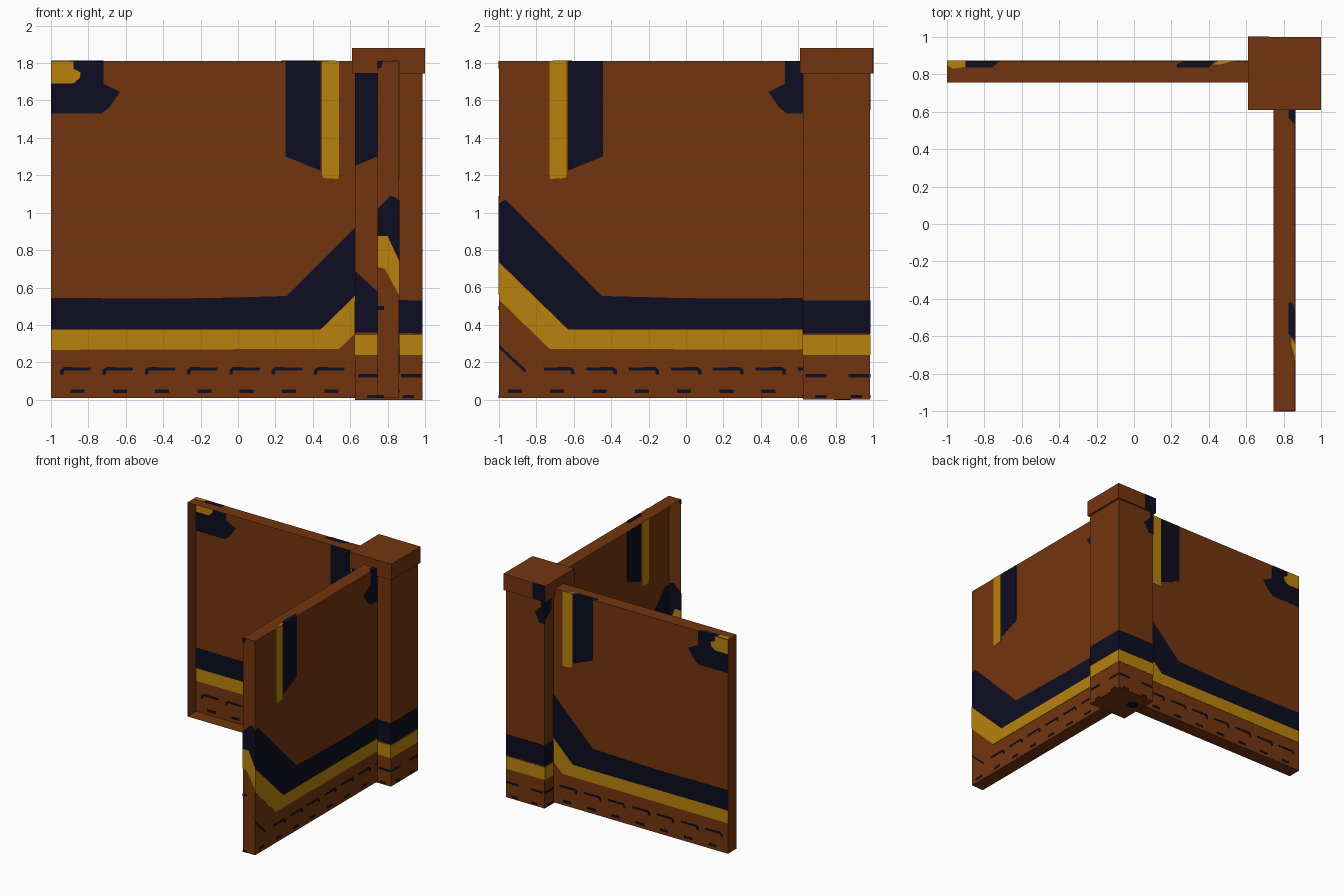
import bpy, bmesh
from mathutils import Vector

if "Cube" in bpy.data.objects:
    bpy.data.objects.remove(bpy.data.objects["Cube"])


def material(name, rgb):
    m = bpy.data.materials.new(name)
    m.diffuse_color = (*rgb, 1)
    m.use_nodes = True
    m.node_tree.nodes["Principled BSDF"].inputs["Base Color"].default_value = m.diffuse_color
    return m


BROWN = material("brown wood", (0.171, 0.036, 0.0044))
NAVY = material("dark navy", (0.004, 0.004, 0.0152))
GOLD = material("gold", (0.479, 0.223, 0.004))


def finish(bm, name, mat):
    bmesh.ops.recalc_face_normals(bm, faces=bm.faces)
    me = bpy.data.meshes.new(name)
    bm.to_mesh(me)
    bm.free()
    me.materials.append(mat)
    ob = bpy.data.objects.new(name, me)
    bpy.context.collection.objects.link(ob)
    return ob


def box(name, lo, hi, open_side=None):
    """Box between two corners; open_side removes the face with that normal."""
    bm = bmesh.new()
    bmesh.ops.create_cube(bm, size=1)
    bm.normal_update()
    if open_side:
        gone = [f for f in bm.faces if f.normal.dot(Vector(open_side)) > 0.9]
        bmesh.ops.delete(bm, geom=gone, context='FACES')
    for v in bm.verts:
        v.co = [lo[i] + (v.co[i] + 0.5) * (hi[i] - lo[i]) for i in range(3)]
    return finish(bm, name, BROWN)


def paint(name, polys, mat, place, half=0.002):
    """Thin plates straddling a surface; place maps (u, v, height) to 3D."""
    bm = bmesh.new()
    for pts in polys:
        a = [bm.verts.new(place(u, v, half)) for u, v in pts]
        b = [bm.verts.new(place(u, v, -half)) for u, v in pts]
        bm.faces.new(a)
        bm.faces.new(b[::-1])
        for i in range(len(a)):
            j = (i + 1) % len(a)
            bm.faces.new((a[i], b[i], b[j], a[j]))
    return finish(bm, name, mat)


def rect(u0, u1, v0, v1):
    return [(u0, v0), (u1, v0), (u1, v1), (u0, v1)]


# Patterns on the square wall panel: u along the wall, v up
S0, S1, TOP, THICK = -1.0, 0.81, 1.81, 0.115
panel_navy = [
    [(S0, .375), (.44, .375), (S1, .735), (S1, 1.05), (.775, 1.07), (.26, .555), (.2, .553),
     (-.1, .545), (-.4, .54), (S0, .545)],
    [(.255, 1.3), (.44, 1.225), (.44, TOP), (.255, TOP)],
    [(S0, 1.53), (-.73, 1.53), (-.69, 1.56), (-.63, 1.645), (-.72, 1.69), (-.72, TOP), (S0, TOP)],
    [(.67, .145), (S1, .275), (S1, .295), (.665, .16)],
]
for i in range(8):   # dashes along the foot
    u = -.95 + .226 * i
    if u < .6:
        panel_navy.append([(u, .135), (u + .016, .135), (u + .022, .157), (u + .16, .157),
                           (u + .165, .172), (u + .02, .175), (u, .16)])
    panel_navy.append(rect(u + .055, u + .13, .036, .055))
panel_gold = [
    [(S0, .267), (.54, .272), (S1, .535), (S1, .735), (.44, .375), (S0, .375)],
    [(.45, 1.195), (.46, 1.185), (.535, 1.18), (.54, 1.2), (.54, TOP), (.45, TOP)],
    [(S0, 1.69), (-.88, 1.69), (-.845, 1.72), (-.84, 1.75), (-.88, 1.77), (-.88, TOP), (S0, TOP)],
]
# Patterns on the top edge: u along the wall, v depth from the outer face
top_navy = [[(-.9, 0), (-.72, 0), (-.76, .035), (-.9, .035)],
            [(.23, .015), (.27, 0), (.43, 0), (.4, .035), (.23, .035)]]
top_gold = [[(S0, 0), (-.9, 0), (-.9, .03), (-.97, .04), (S0, .02)],
            [(.42, .018), (.45, 0), (.52, 0), (.46, .018)]]


def back_wall(s, d, z):
    return Vector((s, .87 - d, z))


def side_wall(s, d, z):
    return Vector((.86 - d, -s - .19, z))


# Walls are thin shells with the inner side left open
box("back_wall", (S0, .87 - THICK, .01), (S1, .87, TOP), (0, -1, 0))
box("side_wall", (.86 - THICK, -S1 - .19, .01), (.86, -S0 - .19, TOP), (-1, 0, 0))
for name, wall in (("back_wall", back_wall), ("side_wall", side_wall)):
    def face(u, v, h, wall=wall):
        return wall(u, -h, v)

    def edge(u, v, h, wall=wall):
        return wall(u, v, TOP + h)

    paint(name + "_navy_paint", panel_navy, NAVY, face)
    paint(name + "_gold_paint", panel_gold, GOLD, face, .003)
    paint(name + "_top_navy", top_navy, NAVY, edge)
    paint(name + "_top_gold", top_gold, GOLD, edge, .003)


# Free end of the side wall
def end_face(u, v, h):
    return Vector((u, -1 - h, v))


paint("side_wall_end_navy", [
    [(.745, .875), (.8, .875), (.86, .745), (.86, 1.06), (.845, 1.08), (.815, 1.09), (.745, 1.02)],
    rect(.745, .78, .48, .5), rect(.745, .78, .01, .025),
    [(.745, 1.77), (.765, 1.775), (.775, TOP), (.745, TOP)]], NAVY, end_face)
paint("side_wall_end_gold", [
    [(.745, .71), (.785, .7), (.86, .56), (.86, .745), (.8, .875), (.745, .875)]], GOLD, end_face)

# Corner post and cap
P0, P1 = .625, .985
box("corner_post", (P0, P0, 0), (P1, P1, 1.75))
box("post_cap", (.61, .61, 1.745), (1, 1, 1.88))


def front(u, v, h):
    return Vector((u, P0 - h, v))


def back(u, v, h):
    return Vector((u, P1 + h, v))


def left(u, v, h):
    return Vector((P0 - h, u, v))


def right(u, v, h):
    return Vector((P1 + h, u, v))


# Bands around the post, with extra patches on some sides
flat_band = rect(P0, P1, .355, .53)
post_extra = {
    "front": [[(P0, 1.25), (.745, 1.3), (.745, 1.745), (P0, 1.745)]],
    "back": [[(.625, 1.55), (.67, 1.55), (.715, 1.63), (.66, 1.69), (.66, 1.745), (.625, 1.745)]],
    "left": [[(P1, 1.58), (P1, 1.745), (.9, 1.745), (.9, 1.64)]],
    "right": [],
}
for name, place in (("front", front), ("back", back), ("left", left), ("right", right)):
    band = flat_band
    if name == "front":   # band climbs towards the inner corner
        band = [(P0, .36), (P1, .355), (P1, .53), (.79, .535), (P0, .69)]
    dashes = [rect(u, u + .11, .12, .137) for u in (.64, .75, .87)][::2]
    dashes += [rect(.69, .75, .01, .025), rect(.88, .94, .01, .025)]
    paint("post_" + name + "_navy", [band] + dashes + post_extra[name], NAVY, place)
    paint("post_" + name + "_gold", [rect(P0, P1, .24, .347)], GOLD, place)


# Patch on the back of the cap and spot under the post
def cap_back(u, v, h):
    return Vector((u, 1 + h, v))


def underside(u, v, h):
    return Vector((u, v, -h))


paint("cap_back_navy", [rect(.61, .725, 1.745, 1.88)], NAVY, cap_back)
paint("post_underside_spot", [[(.66, .83), (.69, .79), (.74, .79), (.77, .83), (.74, .88), (.69, .88)]],
      NAVY, underside, .001)
